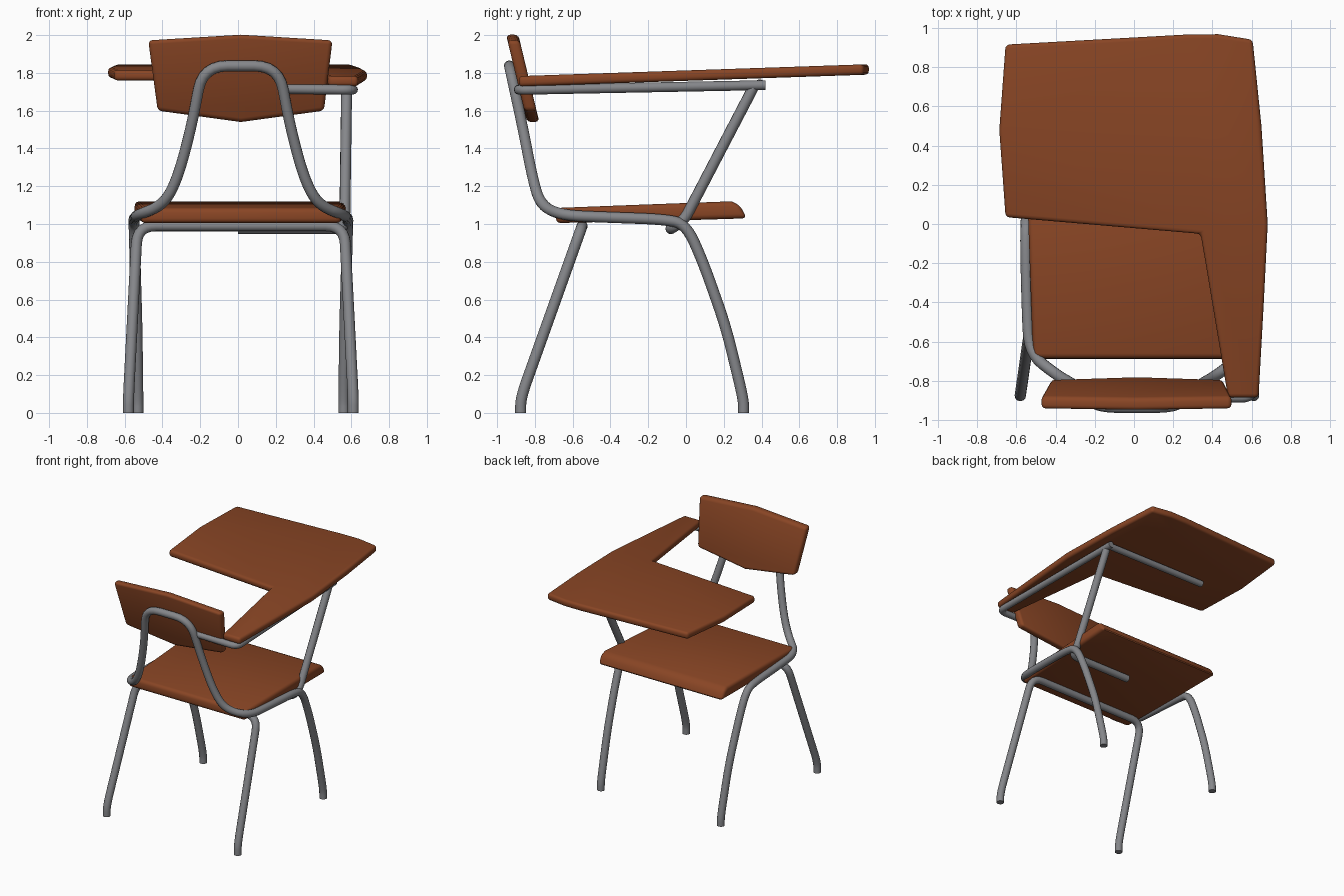
import bpy, bmesh
from mathutils import Vector

if "Cube" in bpy.data.objects:
    bpy.data.objects.remove(bpy.data.objects["Cube"])

CX = 0.015  # centre line of the chair frame


def material(name, rgb):
    m = bpy.data.materials.new(name)
    m.diffuse_color = (*rgb, 1)
    m.use_nodes = True
    m.node_tree.nodes["Principled BSDF"].inputs["Base Color"].default_value = m.diffuse_color
    return m


BROWN = material("brown wood", (0.25, 0.06, 0.018))
GREY = material("grey steel", (0.235, 0.24, 0.255))


def finish(ob, mat, angle):
    ob.data.materials.clear()
    ob.data.materials.append(mat)
    bpy.ops.object.select_all(action='DESELECT')
    bpy.context.view_layer.objects.active = ob
    ob.select_set(True)
    if ob.type == 'CURVE':
        bpy.ops.object.convert(target='MESH')
    else:
        for mod in list(ob.modifiers):
            bpy.ops.object.modifier_apply(modifier=mod.name)
    bpy.ops.object.shade_smooth_by_angle(angle=angle)


def tube(name, pts, radius=0.029, r=0.08):
    """Steel tube along a control polygon with rounded corners."""
    pts = [Vector(p) for p in pts]
    path = [pts[0]]
    for a, b, c in zip(pts, pts[1:], pts[2:]):
        p = b + (a - b).normalized() * min(r, (a - b).length * 0.48)
        q = b + (c - b).normalized() * min(r, (c - b).length * 0.48)
        for i in range(7):
            t = i / 6
            path.append(p * (1 - t) ** 2 + b * 2 * t * (1 - t) + q * t * t)
    path.append(pts[-1])
    cu = bpy.data.curves.new(name, 'CURVE')
    cu.dimensions = '3D'
    cu.bevel_depth = radius
    cu.bevel_resolution = 4
    cu.use_fill_caps = True
    sp = cu.splines.new('POLY')
    sp.points.add(len(path) - 1)
    for s, p in zip(sp.points, path):
        s.co = (*p, 1)
    ob = bpy.data.objects.new(name, cu)
    bpy.context.collection.objects.link(ob)
    finish(ob, GREY, 0.7)


def mirrored(half):
    """Path given as (offset from centre line, y, z), continued on the other side."""
    return ([(CX - x, y, z) for x, y, z in half]
            + [(CX + x, y, z) for x, y, z in reversed(half)])


def panel(name, outline, extrude, place, bevel):
    """Board: outline in 3D, extruded, then each vertex moved by place()."""
    bm = bmesh.new()
    f = bm.faces.new([bm.verts.new(p) for p in outline])
    ext = bmesh.ops.extrude_face_region(bm, geom=[f])
    for v in ext['geom']:
        if isinstance(v, bmesh.types.BMVert):
            v.co += Vector(extrude)
    for v in bm.verts:
        v.co = place(v.co)
    bmesh.ops.recalc_face_normals(bm, faces=bm.faces)
    me = bpy.data.meshes.new(name)
    bm.to_mesh(me)
    bm.free()
    ob = bpy.data.objects.new(name, me)
    bpy.context.collection.objects.link(ob)
    mod = ob.modifiers.new("round", 'BEVEL')
    mod.width = bevel
    mod.segments = 3
    mod.limit_method = 'ANGLE'
    mod.angle_limit = 0.6
    finish(ob, BROWN, 0.7)


# Writing tablet, rising slightly towards the far end
tablet = [(-0.655, 0.915), (0.28, 0.967), (0.43, 0.968), (0.605, 0.94), (0.65, 0.5),
          (0.682, 0.0), (0.662, -0.4), (0.635, -0.885), (0.48, -0.885),
          (0.34, -0.05), (-0.655, 0.035), (-0.687, 0.48)]
panel("writing_tablet", [(x, y, 1.758) for x, y in tablet], (0, 0, 0.055),
      lambda c: Vector((c.x, c.y, c.z + 0.034 * c.y)), 0.02)

# Backrest, leaning back
back = [(-0.475, 1.972), (0.015, 2.002), (0.5, 1.972), (0.455, 1.6), (0.015, 1.54), (-0.425, 1.6)]
panel("backrest", [(x, 0, z) for x, z in back], (0, 0.065, 0),
      lambda c: Vector((c.x, c.y - 0.952 + (2.0 - c.z) * 0.24, c.z)), 0.022)

# Seat: side profile swept across, a little narrower at the backrest end
seat = [(-0.69, 1.005), (-0.685, 1.085), (-0.3, 1.1), (0.24, 1.12), (0.285, 1.1),
        (0.322, 1.03), (0.0, 1.02)]
panel("seat", [(-1, y, z) for y, z in seat], (2, 0, 0),
      lambda c: Vector((CX + c.x * (0.53 + 0.035 * (c.y + 0.68)), c.y, c.z)), 0.025)

# Continuous frame: front legs, side rails and back loop
tube("main_frame", mirrored([
    (0.545, 0.305, 0), (0.545, 0.305, 0.07), (0.55, 0.21, 0.46), (0.56, 0.09, 0.8),
    (0.565, 0.0, 1.0), (0.567, -0.12, 1.025), (0.56, -0.4, 1.035), (0.55, -0.66, 1.045),
    (0.41, -0.77, 1.1), (0.335, -0.812, 1.24), (0.265, -0.862, 1.5),
    (0.2, -0.935, 1.837)]), r=0.13)

# Other pair of legs joined under the seat
tube("leg_loop", mirrored([(0.595, -0.875, 0), (0.595, -0.875, 0.08), (0.548, -0.55, 0.99)])
     , r=0.1)

# Tablet support: post with stub under the seat, rail with link to the back loop, cross bar
tube("tablet_post", [(0.0, -0.08, 0.975), (0.55, -0.08, 0.975), (0.565, -0.01, 1.02),
                     (0.575, 0.355, 1.72)], r=0.05)
tube("tablet_rail", [(0.25, -0.885, 1.715), (0.61, -0.885, 1.71), (0.58, 0.42, 1.735)],
     radius=0.026, r=0.06)
tube("tablet_cross_bar", [(0.58, 0.39, 1.735), (-0.35, 0.39, 1.74)], radius=0.026)
